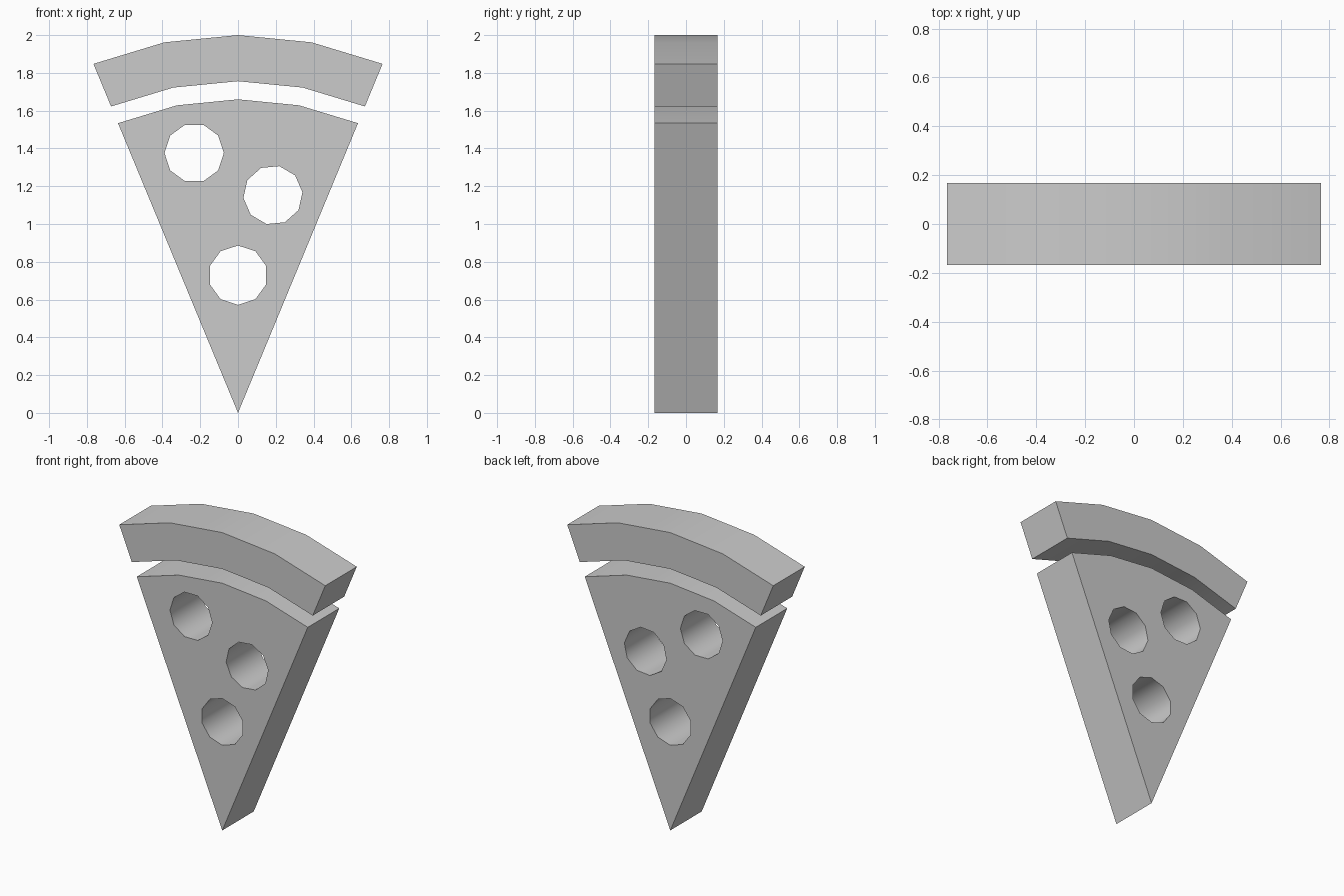
import bpy, bmesh
from math import sin, cos, radians

if "Cube" in bpy.data.objects:
    bpy.data.objects.remove(bpy.data.objects["Cube"])

HALF = 0.167                                  # half thickness
ANGLES = [-22.5, -11.25, 0, 11.25, 22.5]      # arc steps, measured from +z


def arc(radius):
    return [(radius * sin(radians(a)), radius * cos(radians(a))) for a in ANGLES]


def ring(cx, cz, radius, turn, sides=10):
    return [(cx + radius * cos(radians(turn + 360 * i / sides)),
             cz + radius * sin(radians(turn + 360 * i / sides))) for i in range(sides)]


def plate(name, loops):
    """Fill an outline (with optional hole loops) and extrude it along y."""
    bm = bmesh.new()
    edges = []
    for loop in loops:
        vs = [bm.verts.new((x, -HALF, z)) for x, z in loop]
        edges += [bm.edges.new((vs[i - 1], vs[i])) for i in range(len(vs))]
    bmesh.ops.triangle_fill(bm, edges=edges, use_beauty=True, normal=(0, -1, 0))
    ext = bmesh.ops.extrude_face_region(bm, geom=bm.faces[:])
    moved = [g for g in ext["geom"] if isinstance(g, bmesh.types.BMVert)]
    bmesh.ops.translate(bm, verts=moved, vec=(0, 2 * HALF, 0))
    bmesh.ops.recalc_face_normals(bm, faces=bm.faces[:])
    mesh = bpy.data.meshes.new(name)
    bm.to_mesh(mesh)
    bm.free()
    obj = bpy.data.objects.new(name, mesh)
    bpy.context.collection.objects.link(obj)
    # Smooth arc and hole walls, sharp rims and corners
    bpy.ops.object.select_all(action='DESELECT')
    obj.select_set(True)
    bpy.context.view_layer.objects.active = obj
    bpy.ops.object.shade_smooth_by_angle(angle=radians(40))
    return obj


# Wedge with three round holes right through
plate("pizza_slice", [
    [(0, 0)] + arc(1.66),
    ring(-0.232, 1.376, 0.157, 0),
    ring(0.185, 1.153, 0.157, 5.5),
    ring(0, 0.729, 0.157, 90),
])

# Separate curved crust above the wedge
plate("crust", [arc(2.0) + arc(1.756)[::-1]])
